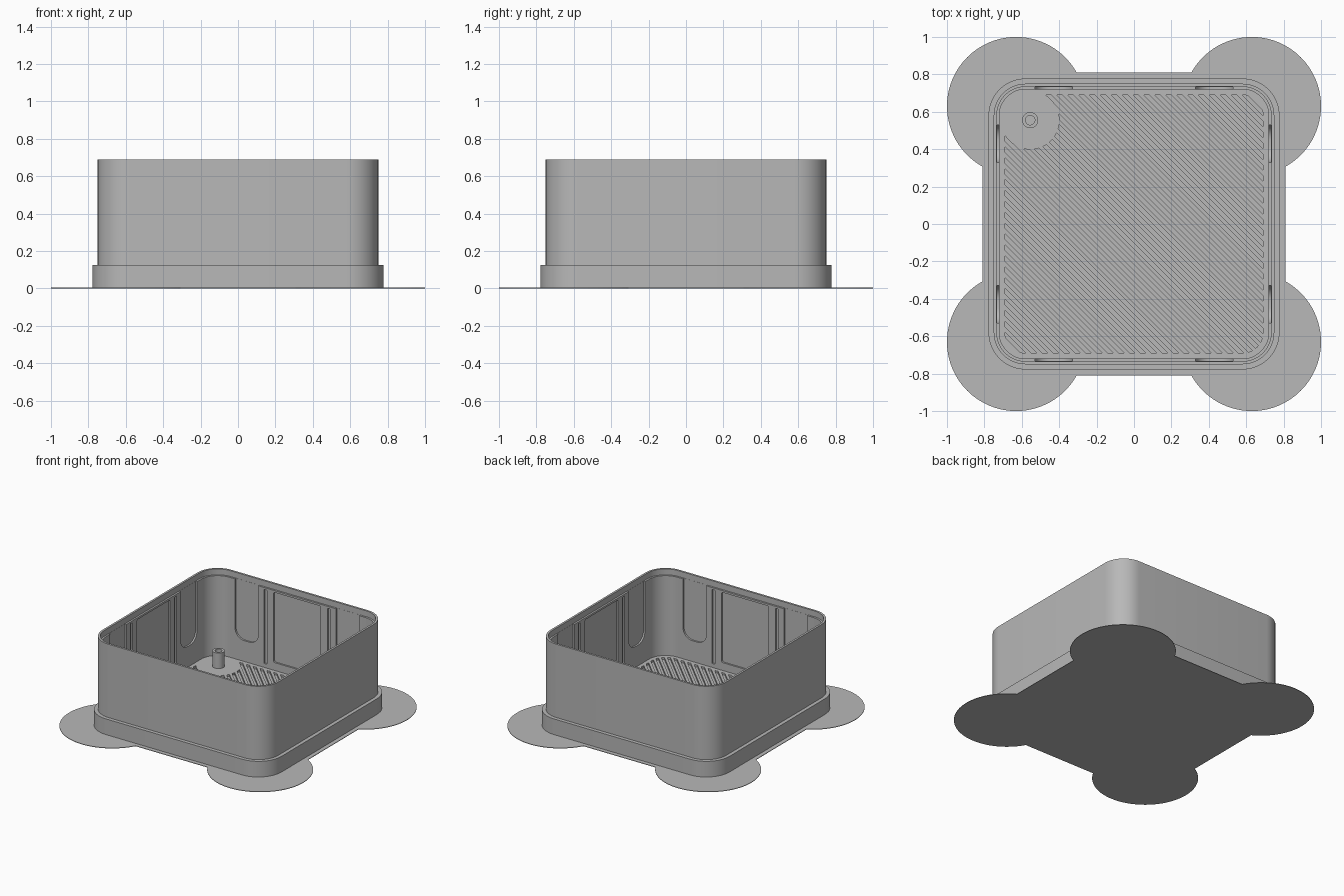
import bpy, bmesh, math
from mathutils import Matrix

cube = bpy.data.objects.get("Cube")
if cube:
    bpy.data.objects.remove(cube, do_unlink=True)

grey = bpy.data.materials.new("plain grey")
grey.use_nodes = True
colour = (0.48, 0.48, 0.48, 1)
grey.diffuse_color = colour
grey.node_tree.nodes["Principled BSDF"].inputs["Base Color"].default_value = colour

WALL, INNER, LIP = 0.75, 0.72, 0.734
TOP, LEDGE, FLOOR = 0.69, 0.645, 0.03
POST = (-0.555, 0.555)


def finish(name, bm):
    bmesh.ops.recalc_face_normals(bm, faces=bm.faces)
    mesh = bpy.data.meshes.new(name)
    bm.to_mesh(mesh)
    bm.free()
    mesh.materials.append(grey)
    obj = bpy.data.objects.new(name, mesh)
    bpy.context.collection.objects.link(obj)
    return obj


def rounded(w, h, r, steps=12):
    """Rounded rectangle outline, half sizes w and h."""
    pts = []
    for q, (sx, sy) in enumerate([(1, 1), (-1, 1), (-1, -1), (1, -1)]):
        for i in range(steps + 1):
            a = math.pi / 2 * (q + i / steps)
            pts.append((sx * (w - r) + r * math.cos(a), sy * (h - r) + r * math.sin(a)))
    return pts


def circle(r, n=40):
    return [(r * math.cos(2 * math.pi * i / n), r * math.sin(2 * math.pi * i / n)) for i in range(n)]


def loft(bm, sections, matrix=Matrix()):
    """Skin a stack of (outline, height) sections and cap both ends."""
    rings = [[bm.verts.new(matrix @ Matrix.Translation((x, y, z)).translation) for x, y in pts]
             for pts, z in sections]
    for a, b in zip(rings, rings[1:]):
        for i in range(len(a)):
            j = (i + 1) % len(a)
            bm.faces.new((a[i], a[j], b[j], b[i]))
    bm.faces.new(rings[0])
    bm.faces.new(rings[-1])


def cut(target, cutter, operation="DIFFERENCE"):
    """Apply a boolean and throw the cutter away."""
    cutter.hide_render = True
    mod = target.modifiers.new("cut", "BOOLEAN")
    mod.object, mod.operation, mod.solver = cutter, operation, "EXACT"
    graph = bpy.context.evaluated_depsgraph_get()
    graph.update()
    result = bpy.data.meshes.new_from_object(target.evaluated_get(graph))
    target.modifiers.clear()
    target.data = result
    bpy.data.objects.remove(cutter, do_unlink=True)


def smooth(obj):
    bpy.ops.object.select_all(action="DESELECT")
    obj.select_set(True)
    bpy.context.view_layer.objects.active = obj
    bpy.ops.object.shade_smooth_by_angle(angle=math.radians(30))


def square(half):
    return rounded(half, half, half - 0.58)


# Open box with foot flange and rebated rim
bm = bmesh.new()
loft(bm, [(square(h), z) for h, z in [
    (0.778, 0.002), (0.778, 0.125), (WALL, 0.125), (WALL, TOP),
    (LIP, TOP), (LIP, LEDGE), (INNER, LEDGE), (INNER, FLOOR)]])
box = finish("box_shell", bm)

# Shallow recesses in each inner wall
bm = bmesh.new()
for side in range(4):
    turn = Matrix.Rotation(side * math.pi / 2, 4, "Z")
    for mid, half, low, r in [(0, 0.2, 0.09, 0.01), (0.27, 0.012, 0.06, 0.004),
                              (-0.27, 0.012, 0.06, 0.004),
                              (0.43, 0.1, 0.19, 0.08), (-0.43, 0.1, 0.19, 0.08)]:
        high = LEDGE + 0.1 if r > 0.05 else LEDGE - 0.015
        place = turn @ Matrix.Translation((mid, 0, (low + high) / 2)) @ Matrix.Rotation(math.pi / 2, 4, "X")
        outline = rounded(half, (high - low) / 2, r, 8)
        loft(bm, [(outline, -LIP + 0.001), (outline, -0.7)], place)
cut(box, finish("recess_cutter", bm))

# Diagonal floor grooves, kept clear of the post pad
bm = bmesh.new()
pitch = 0.0412
for i in range(-24, 25):
    strip = [(-1.2, -pitch / 4), (1.2, -pitch / 4), (1.2, pitch / 4), (-1.2, pitch / 4)]
    place = Matrix.Rotation(-math.pi / 4, 4, "Z") @ Matrix.Translation((0, i * pitch, 0))
    loft(bm, [(strip, FLOOR - 0.016), (strip, FLOOR + 0.02)], place)
grooves = finish("groove_cutter", bm)
bm = bmesh.new()
loft(bm, [(square(0.69), -0.1), (square(0.69), 0.1)])
cut(grooves, finish("groove_limit", bm), "INTERSECT")
bm = bmesh.new()
pad = circle(0.157)
loft(bm, [(pad, -0.2), (pad, 0.2)], Matrix.Translation((*POST, 0)))
cut(grooves, finish("pad_limit", bm))
cut(box, grooves)
smooth(box)

# Hollow post
bm = bmesh.new()
loft(bm, [(circle(r), z) for r, z in [(0.043, FLOOR - 0.005), (0.043, 0.15), (0.025, 0.15), (0.025, 0.05)]],
     Matrix.Translation((*POST, 0)))
smooth(finish("post", bm))

# Thin base sheet with a round ear on every corner
centre, radius, edge = 0.63, 0.37, 0.81
start = -math.acos((edge - centre) / radius)
sweep = math.pi / 2 - 2 * start
outline = []
for q in range(4):
    turn = q * math.pi / 2
    cx = centre * math.sqrt(2) * math.cos(turn + math.pi / 4)
    cy = centre * math.sqrt(2) * math.sin(turn + math.pi / 4)
    for i in range(49):
        a = turn + start + sweep * i / 48
        outline.append((cx + radius * math.cos(a), cy + radius * math.sin(a)))
bm = bmesh.new()
loft(bm, [(outline, 0), (outline, 0.004)])
finish("base_sheet", bm)
